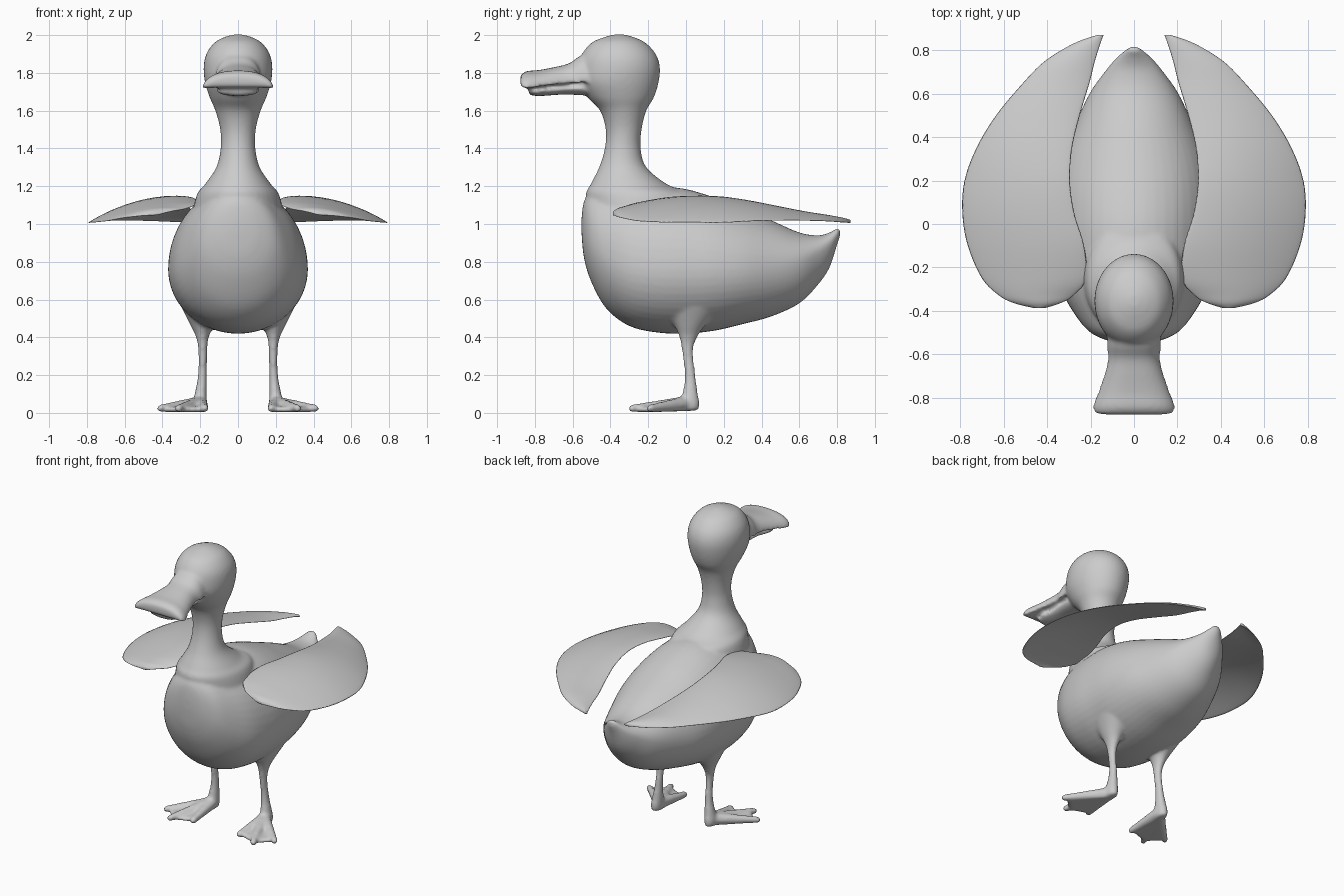
import bpy, bmesh
from math import sin, cos, pi
from mathutils import Vector, Matrix

if "Cube" in bpy.data.objects:
    bpy.data.objects.remove(bpy.data.objects["Cube"])


def smooth_rows(rows, n=5):
    """Catmull-Rom interpolation between section rows."""
    out = []
    for i in range(len(rows) - 1):
        a, b, c, d = (rows[max(0, min(len(rows) - 1, i + k))] for k in (-1, 0, 1, 2))
        for s in range(n):
            t = s / n
            out.append([0.5 * (2*q + (r-p)*t + (2*p-5*q+4*r-v)*t*t + (3*q-p-3*r+v)*t**3)
                        for p, q, r, v in zip(a, b, c, d)])
    out.append(list(rows[-1]))
    return out


def loft(bm, rows, section, n=32):
    """Skin closed rings made by section(row, angle)."""
    rings = [[bm.verts.new(section(r, 2*pi*k/n)) for k in range(n)] for r in smooth_rows(rows)]
    faces = [bm.faces.new((a[k], a[(k+1) % n], b[(k+1) % n], b[k]))
             for a, b in zip(rings, rings[1:]) for k in range(n)]
    faces += [bm.faces.new(rings[0]), bm.faces.new(rings[-1])]
    bmesh.ops.recalc_face_normals(bm, faces=faces)


def hull(bm, balls):
    """Convex hull around a few balls (x, y, z, radius)."""
    tmp = bmesh.new()
    for x, y, z, r in balls:
        bmesh.ops.create_icosphere(tmp, subdivisions=2, radius=r,
                                   matrix=Matrix.Translation((x, y, z)))
    pts = [v.co.copy() for v in tmp.verts]
    tmp.clear()
    for p in pts:
        tmp.verts.new(p)
    res = bmesh.ops.convex_hull(tmp, input=tmp.verts[:])
    junk = {g for g in res["geom_interior"] + res["geom_unused"] if isinstance(g, bmesh.types.BMVert)}
    bmesh.ops.delete(tmp, geom=list(junk), context='VERTS')
    bmesh.ops.recalc_face_normals(tmp, faces=tmp.faces[:])
    me = bpy.data.meshes.new("hull_part")
    tmp.to_mesh(me)
    tmp.free()
    bm.from_mesh(me)
    bpy.data.meshes.remove(me)


def finish(bm, name):
    me = bpy.data.meshes.new(name)
    bm.to_mesh(me)
    bm.free()
    me.polygons.foreach_set("use_smooth", [True] * len(me.polygons))
    ob = bpy.data.objects.new(name, me)
    bpy.context.collection.objects.link(ob)
    return ob


def body_section(r, a):      # y, bottom, widest height, top, half width
    y, zb, zm, zt, w = r
    return (w*cos(a), y, zm + sin(a) * ((zt-zm) if sin(a) > 0 else (zm-zb)))


def slice_section(r, a):     # z, front y, back y, left x, right x
    z, y0, y1, x0, x1 = r
    return ((x0+x1)/2 + (x1-x0)/2*cos(a), (y0+y1)/2 + (y1-y0)/2*sin(a), z)


def bill_section(r, a):      # arched upper bill: y, half width, crown, edge
    y, w, zt, ze = r
    c, s = cos(a), sin(a)
    x = w * abs(c)**0.8 * (1 if c > 0 else -1)
    return (x, y, ze + (zt-ze) * (s if s > 0 else -0.2*s) + 0.01*s)


bm = bmesh.new()

# torso with pointed tail
loft(bm, [(-.553, .95, .98, 1.03, .03), (-.54, .82, .95, 1.12, .11), (-.50, .69, .9, 1.17, .20),
          (-.42, .55, .83, 1.19, .27), (-.3, .46, .78, 1.2, .335), (-.15, .425, .76, 1.2, .365),
          (0, .42, .76, 1.185, .37), (.15, .435, .76, 1.14, .365), (.3, .47, .76, 1.08, .335),
          (.45, .51, .77, 1.02, .275), (.6, .58, .80, .955, .205), (.7, .68, .85, .94, .135),
          (.76, .77, .89, .955, .085), (.80, .89, .945, .978, .04), (.815, .93, .955, .975, .015)],
     body_section, 48)

# neck and head
neck = [(1.0, -.5, 0, .25), (1.15, -.53, .02, .22), (1.21, -.505, -.10, .175), (1.3, -.46, -.21, .115),
        (1.4, -.43, -.24, .092), (1.5, -.425, -.235, .094), (1.6, -.455, -.21, .12),
        (1.67, -.52, -.17, .15), (1.75, -.57, -.145, .175), (1.83, -.57, -.138, .182),
        (1.9, -.55, -.16, .168), (1.96, -.5, -.215, .125), (1.99, -.43, -.28, .07),
        (2.003, -.38, -.33, .02)]
loft(bm, [(z, f, b, -w, w) for z, f, b, w in neck], slice_section, 40)

# upper and lower bill
loft(bm, [(-.45, .12, 1.93, 1.75), (-.56, .125, 1.88, 1.745), (-.62, .12, 1.84, 1.74),
          (-.7, .14, 1.82, 1.735), (-.78, .168, 1.805, 1.725), (-.84, .19, 1.80, 1.715),
          (-.868, .18, 1.785, 1.725), (-.877, .15, 1.775, 1.74)], bill_section, 40)
loft(bm, [(-.5, 1.68, 1.72, 1.76, .09), (-.65, 1.685, 1.715, 1.74, .09), (-.76, 1.678, 1.705, 1.73, .112),
          (-.815, 1.68, 1.7, 1.72, .1), (-.832, 1.69, 1.7, 1.71, .06)], body_section)

# legs and webbed feet
leg = [(.56, -.12, .2, .1, .30), (.46, -.06, .1, .13, .25), (.4, -.035, .06, .155, .222),
       (.33, -.022, .038, .163, .21), (.2, -.007, .05, .165, .212), (.1, -.02, .063, .165, .23),
       (.05, -.05, .072, .165, .24), (.012, -.04, .065, .17, .235)]
tips = [(.175, -.235), (.315, -.285), (.41, -.19)]
for s in (1, -1):
    loft(bm, [(z, f, b, s*x0, s*x1) for z, f, b, x0, x1 in leg], slice_section, 24)
    for x, y in tips:
        hull(bm, [(s*.2, 0, .05, .04), (s*x, y, .024, .021)])
    for (xa, ya), (xb, yb) in zip(tips, tips[1:]):
        hull(bm, [(s*.2, .02, .03, .02)] + [(s*(.2 + .9*(x-.2)), .9*y, .018, .014)
                                            for x, y in ((xa, ya), (xb, yb))])

# blend everything into one skin
duck = finish(bm, "duck_body")
remesh = duck.modifiers.new("blend", 'REMESH')
remesh.mode = 'VOXEL'
remesh.voxel_size = 0.011
remesh.use_smooth_shade = True
relax = duck.modifiers.new("relax", 'SMOOTH')
relax.factor = 0.5
relax.iterations = 6

# spread wings: y, inner x, outer x, inner z, outer z
wing_rows = [(-.387, .41, .46, 1.055, 1.05), (-.365, .34, .55, 1.07, 1.04), (-.33, .28, .62, 1.08, 1.03),
             (-.25, .22, .70, 1.105, 1.015), (-.1, .23, .765, 1.135, 1.008), (.05, .275, .79, 1.145, 1.007),
             (.2, .295, .78, 1.14, 1.007), (.35, .285, .725, 1.115, 1.015), (.5, .25, .635, 1.08, 1.018),
             (.65, .205, .51, 1.045, 1.018), (.75, .18, .41, 1.03, 1.015), (.83, .155, .28, 1.02, 1.01),
             (.87, .14, .17, 1.012, 1.01)]


def wing_section(side):
    def section(r, a):
        y, xi, xo, zi, zo = r
        t = 0.5 - 0.5*cos(a)
        arch = 0.07 * (xo-xi) * 4*t*(1-t)
        return (side*(xi + (xo-xi)*t), y, zi + (zo-zi)*t + arch + 0.009*sin(a))
    return section


for side, label in ((1, "left"), (-1, "right")):
    bm = bmesh.new()
    loft(bm, wing_rows, wing_section(side))
    finish(bm, "wing_" + label)
